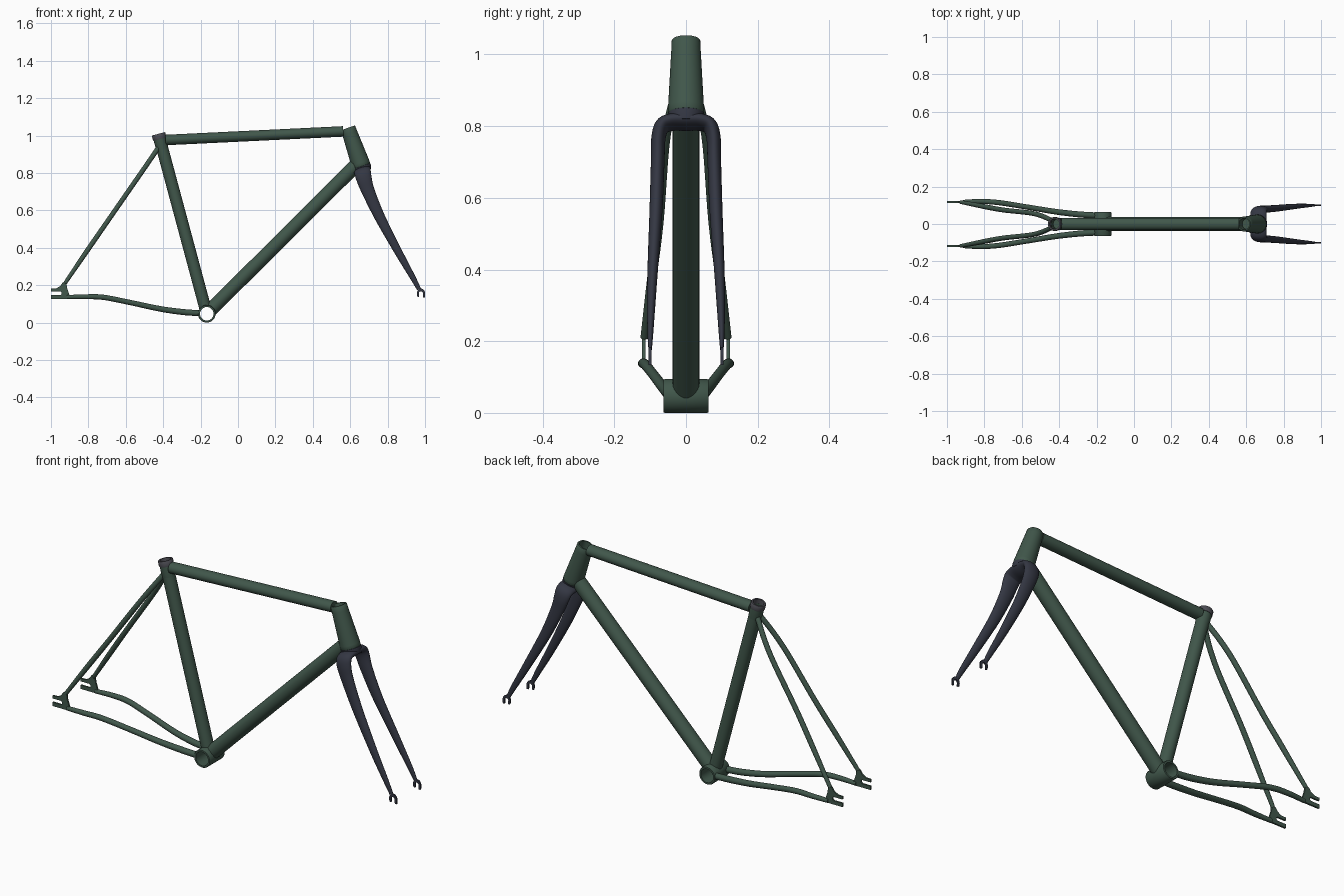
import bpy, bmesh, math
from mathutils import Vector

if "Cube" in bpy.data.objects:
    bpy.data.objects.remove(bpy.data.objects["Cube"])

SIDES = 28


def material(name, rgb):
    m = bpy.data.materials.new(name)
    m.diffuse_color = (*rgb, 1)
    m.use_nodes = True
    m.node_tree.nodes["Principled BSDF"].inputs["Base Color"].default_value = m.diffuse_color
    return m


GREEN = material("green_paint", (0.052, 0.095, 0.070))
DARK = material("dark_paint", (0.034, 0.038, 0.056))
GREY = material("dark_metal", (0.075, 0.075, 0.09))


def finish(name, bm, mat, angle=35):
    bmesh.ops.recalc_face_normals(bm, faces=bm.faces)
    me = bpy.data.meshes.new(name)
    bm.to_mesh(me)
    bm.free()
    ob = bpy.data.objects.new(name, me)
    bpy.context.collection.objects.link(ob)
    me.materials.append(mat)
    bpy.ops.object.select_all(action='DESELECT')
    ob.select_set(True)
    bpy.context.view_layer.objects.active = ob
    bpy.ops.object.shade_smooth_by_angle(angle=math.radians(angle))
    return ob


def smooth_path(pts, steps):
    """Catmull-Rom through rows of (x, y, z, half width a, half width b)."""
    p = [Vector(r) for r in pts]
    if len(p) == 2:
        return p
    p = [2 * p[0] - p[1]] + p + [2 * p[-1] - p[-2]]
    out = []
    for i in range(1, len(p) - 2):
        p0, p1, p2, p3 = p[i - 1:i + 3]
        for k in range(steps):
            t = k / steps
            out.append(0.5 * (2 * p1 + (p2 - p0) * t + (2 * p0 - 5 * p1 + 4 * p2 - p3) * t * t
                              + (3 * p1 - p0 - 3 * p2 + p3) * t ** 3))
    out.append(p[-2])
    return out


def sweep(name, pts, mat, ref=(0.95, 0, 0.31), mitre=None, steps=6):
    """Elliptical tube: a lies along ref, b across it. mitre = (centre, radius) trims the start."""
    path = smooth_path(pts, steps)
    pos = [Vector(q[:3]) for q in path]
    bm = bmesh.new()
    rings = []
    for i, q in enumerate(path):
        t = (pos[min(i + 1, len(pos) - 1)] - pos[max(i - 1, 0)]).normalized()
        f = Vector(ref)
        f = (f - t * f.dot(t)).normalized()
        s = t.cross(f)
        ring = []
        for k in range(SIDES):
            ang = 2 * math.pi * k / SIDES
            v = f * q[3] * math.cos(ang)
            co = pos[i] + v + s * q[4] * math.sin(ang)
            if mitre and i == 0:
                co += t * math.sqrt(mitre ** 2 - v.length_squared)
            ring.append(bm.verts.new(co))
        rings.append(ring)
    for r0, r1 in zip(rings, rings[1:]):
        for k in range(SIDES):
            n = (k + 1) % SIDES
            bm.faces.new((r0[k], r0[n], r1[n], r1[k]))
    if not mitre:
        bm.faces.new(rings[0])
    bm.faces.new(rings[-1])
    return finish(name, bm, mat)


def lathe(name, base, axis, profile, mat, closed=False):
    """Revolve (radius, height) pairs about axis through base."""
    rot = Vector((0, 0, 1)).rotation_difference(Vector(axis)).to_matrix()
    bm = bmesh.new()
    n = 40
    rings = [[bm.verts.new(Vector(base) + rot @ Vector((r * math.cos(2 * math.pi * k / n),
              r * math.sin(2 * math.pi * k / n), h))) for k in range(n)] for r, h in profile]
    for r0, r1 in zip(rings, rings[1:] + ([rings[0]] if closed else [])):
        for k in range(n):
            j = (k + 1) % n
            bm.faces.new((r0[k], r0[j], r1[j], r1[k]))
    if not closed:
        bm.faces.new(rings[0])
        bm.faces.new(rings[-1])
    return finish(name, bm, mat)


def plate(name, outline, y, thick, mat):
    """Flat plate from an (x, z) outline, centred on y."""
    bm = bmesh.new()
    face = bm.faces.new([bm.verts.new((x, y - thick / 2, z)) for x, z in outline])
    ext = bmesh.ops.extrude_face_region(bm, geom=[face], use_keep_orig=True)
    bmesh.ops.translate(bm, vec=(0, thick, 0),
                        verts=[g for g in ext['geom'] if isinstance(g, bmesh.types.BMVert)])
    return finish(name, bm, mat)


# Bottom bracket shell, open right through
BX, BZ = -0.167, 0.047
lathe("bottom_bracket_shell", (BX, 0, BZ), (0, 1, 0),
      [(0.036, -0.063), (0.045, -0.063), (0.047, -0.060), (0.047, 0.060), (0.045, 0.063), (0.036, 0.063)],
      GREEN, closed=True)

# Main triangle, lower ends mitred to the shell
seat_top = Vector((-0.419, 0, 0.985))
seat_dir = (seat_top - Vector((BX, 0, BZ))).normalized()
sweep("seat_tube", [(BX, 0, BZ, .032, .032), (-0.407, 0, 0.94, .032, .032)], GREEN, mitre=0.042)
sweep("down_tube", [(BX, 0, BZ, .037, .037), (0.628, 0, 0.838, .037, .037)], GREEN,
      ref=(-0.7, 0, 0.7), mitre=0.042)
sweep("top_tube", [(-0.387, 0, 0.976, .028, .032), (0.563, 0, 1.022, .028, .032)], GREEN, ref=(0, 0, 1))

# Seat tube top and collar with an open bore
lathe("seat_tube_top", seat_top, seat_dir,
      [(.032, -.06), (.034, -.03), (.034, 0), (.026, 0), (.026, -.05)], GREEN)
lathe("seat_collar", seat_top, seat_dir,
      [(.027, -.004), (.036, -.004), (.037, 0), (.037, .022), (.035, .025), (.027, .025)], GREY, closed=True)

# Tapered head tube with bored top
head_low = Vector((0.660, 0, 0.835))
head_dir = (Vector((0.588, 0, 1.041)) - head_low).normalized()
HL = 0.2185
lathe("head_tube", head_low, head_dir,
      [(.048, 0), (.050, .003), (.050, .02), (.041, HL - .03), (.040, HL - .004), (.037, HL),
       (.030, HL), (.029, HL - .055)], GREEN)
lathe("fork_crown_race", head_low, -head_dir,
      [(.046, -.002), (.050, 0), (.050, .008), (.044, .03)], DARK)

# Fork: one inverted U, wide at the crown and slim at the tips
leg = [(.968, .100, .178, .011, .005), (.935, .099, .240, .015, .009), (.858, .094, .377, .021, .014),
       (.760, .084, .560, .028, .018), (.697, .079, .700, .035, .019), (.675, .077, .765, .041, .020),
       (.667, .066, .800, .044, .021)]
crown = [(.665, .040, .811, .046, .021), (.665, 0, .812, .047, .022), (.665, -.040, .811, .046, .021)]
sweep("fork", leg + crown + [(x, -y, z, a, b) for x, y, z, a, b in reversed(leg)], DARK)

# Fork end outline: hook open at the bottom
arc = [math.pi * k / 10 for k in range(11)]
CX, CZ = 0.978, 0.156
hook = [(CX + .021, .134)] + [(CX + .022 * math.cos(t), CZ + .026 * math.sin(t)) for t in arc] \
    + [(CX - .019, .138), (CX - .010, .138)] \
    + [(CX + .011 * math.cos(t), CZ + .011 * math.sin(t)) for t in reversed(arc)] + [(CX + .012, .134)]

# Rear dropout outline with rear-facing slot
rear = [(-1, .182), (-.972, .183), (-.95, .195), (-.938, .214), (-.917, .212), (-.914, .185), (-.895, .127),
        (-1, .127), (-1, .147), (-.95, .147), (-.943, .152), (-.943, .162), (-.95, .167), (-1, .167)]

for side, s in (("right", -1), ("left", 1)):
    plate(f"fork_end_{side}", hook, s * .100, .008, DARK)
    plate(f"rear_dropout_{side}", rear, s * .118, .009, GREEN)
    # Seat stays bow outward just below the cluster
    stay = [(-.428, .012, .932, .013), (-.485, .040, .848, .013), (-.555, .059, .747, .013),
            (-.70, .075, .538, .013), (-.81, .095, .379, .013), (-.925, .117, .210, .010)]
    sweep(f"seat_stay_{side}", [(x, s * y, z, r, r) for x, y, z, r in stay], GREEN)
    # S-bend chain stays
    chain = [(-.915, .118, .136, .011), (-.82, .121, .138, .013), (-.72, .114, .135, .014),
             (-.58, .092, .108, .014), (-.42, .066, .074, .015), (-.30, .052, .057, .016),
             (-.207, .046, .050, .016)]
    sweep(f"chain_stay_{side}", [(x, s * y, z, r, r) for x, y, z, r in chain], GREEN, ref=(0, 0, 1))
